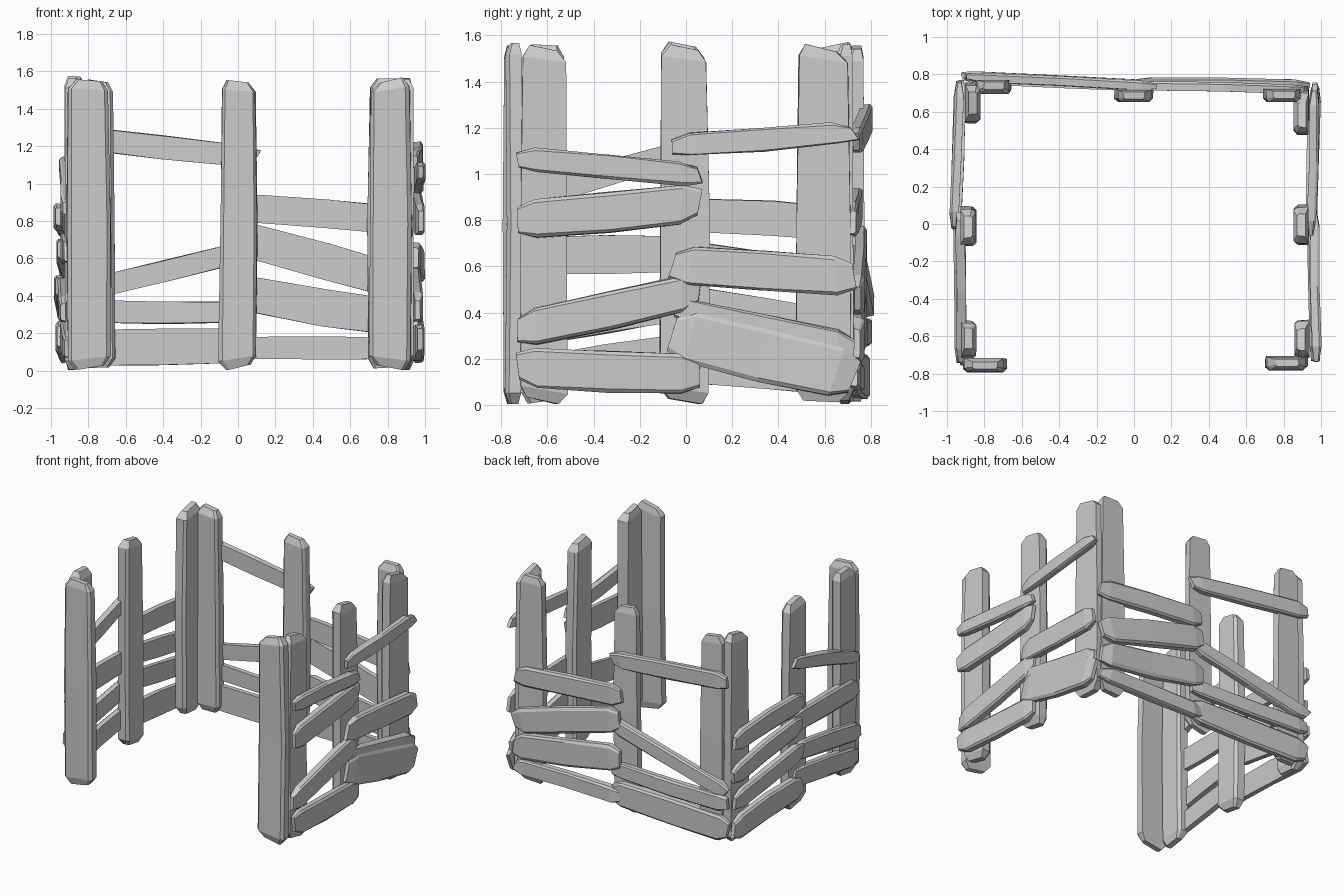
import bpy, bmesh, random
from mathutils import Vector

if "Cube" in bpy.data.objects:
    bpy.data.objects.remove(bpy.data.objects["Cube"])

random.seed(7)
# Cross-section of a rough plank: (width, thickness), bevelled on the +normal face
SECTION = [(-.5, -.5), (.5, -.5), (.5, .25), (.41, .5), (-.41, .5), (-.5, .25)]


def plank(name, p0, p1, w0, w1, thick, normal, end=.08):
    """Rough-hewn plank from p0 to p1 with hacked, tapered ends."""
    p0, p1, n = Vector(p0), Vector(p1), Vector(normal)
    axis = p1 - p0
    length = axis.length
    axis.normalize()
    side = n.cross(axis).normalized()
    e = end / length
    slant = [random.uniform(-.018, .018) for _ in range(2)]
    rings = [(0, .62, .55, slant[0]), (e, .97, 1, slant[0]), (.5, 1.02, 1, 0),
             (1 - e, .97, 1, slant[1]), (1, .62, .55, slant[1])]
    bm = bmesh.new()
    loops = []
    for t, ws, ts, sl in rings:
        w = (w0 + (w1 - w0) * t) * ws
        th = thick * ts
        dw, dn = random.uniform(-.006, .006), random.uniform(-.004, .004)
        c = p0 + axis * (t * length)
        loop = []
        for u, v in SECTION:
            j = random.uniform(-.004, .004)
            co = c + side * (u * w + dw + j) + n * (v * th + dn)
            co += axis * (sl * 2 * u)
            co.z = max(co.z, .004)
            loop.append(bm.verts.new(co))
        loops.append(loop)
    k = len(SECTION)
    for a, b in zip(loops, loops[1:]):
        for i in range(k):
            bm.faces.new((a[i], a[(i + 1) % k], b[(i + 1) % k], b[i]))
    bm.faces.new(loops[0][::-1])
    bm.faces.new(loops[-1])
    bmesh.ops.recalc_face_normals(bm, faces=bm.faces)
    me = bpy.data.meshes.new(name)
    bm.to_mesh(me)
    bm.free()
    ob = bpy.data.objects.new(name, me)
    bpy.context.collection.objects.link(ob)


# Upright posts: name, x, y, width, thickness, bevelled face direction
posts = [
    ("front_left_post_a", -.80, -.755, .24, .07, (0, -1, 0)),
    ("front_left_post_b", -.885, -.62, .20, .08, (1, 0, 0)),
    ("front_right_post_a", .815, -.745, .23, .07, (0, -1, 0)),
    ("front_right_post_b", .895, -.615, .21, .08, (-1, 0, 0)),
    ("left_middle_post", -.885, -.01, .21, .08, (1, 0, 0)),
    ("right_middle_post", .895, -.005, .22, .08, (-1, 0, 0)),
    ("back_left_post_a", -.75, .735, .19, .075, (0, -1, 0)),
    ("back_left_post_b", -.865, .645, .22, .08, (1, 0, 0)),
    ("back_middle_post", .0, .685, .205, .065, (0, -1, 0)),
    ("back_right_post_a", .795, .69, .21, .07, (0, -1, 0)),
    ("back_right_post_b", .895, .59, .24, .08, (-1, 0, 0)),
]
for name, x, y, w, th, n in posts:
    top = 1.555 + random.uniform(-.01, .01)
    plank(name, (x, y, .015), (x, y, top), w, w * .9, th, n, end=.05)

# Rails per wall bay: along-wall start/end, centre heights, widths
bays = {
    "back_left_rail": (((-.90, .785), (.10, .735)), (0, 1, 0),
        [(1.245, 1.14, .125), (.415, .65, .115), (.32, .31, .12), (.115, .135, .195)]),
    "back_right_rail": (((.02, .75), (.92, .735)), (0, 1, 0),
        [(.88, .79, .155), (.70, .46, .19), (.41, .27, .195), (.12, .12, .12)]),
    "right_front_rail": (((.965, -.73), (.95, .06)), (1, 0, 0),
        [(1.065, .995, .105), (.80, .875, .175), (.325, .50, .165), (.165, .13, .18)]),
    "right_back_rail": (((.95, -.06), (.97, .73)), (1, 0, 0),
        [(1.115, 1.18, .10), (.60, .56, .175), (.425, .25, .11), (.31, .125, .23)]),
    "left_front_rail": (((-.925, -.74), (-.935, .04)), (-1, 0, 0),
        [(.87, 1.12, .10), (.64, .66, .165), (.31, .45, .14), (.12, .25, .15)]),
    "left_back_rail": (((-.96, -.02), (-.93, .76)), (-1, 0, 0),
        [(.83, .78, .15), (.65, .52, .14), (.45, .32, .14), (.19, .12, .18)]),
}
for name, ((a, b), n, rails) in bays.items():
    for i, (za, zb, w) in enumerate(rails):
        d = random.uniform(-.012, .012)
        off = Vector(n) * d
        plank(f"{name}_{i + 1}", Vector((*a, za)) + off, Vector((*b, zb)) + off,
              w, w * .97, .05, n)
